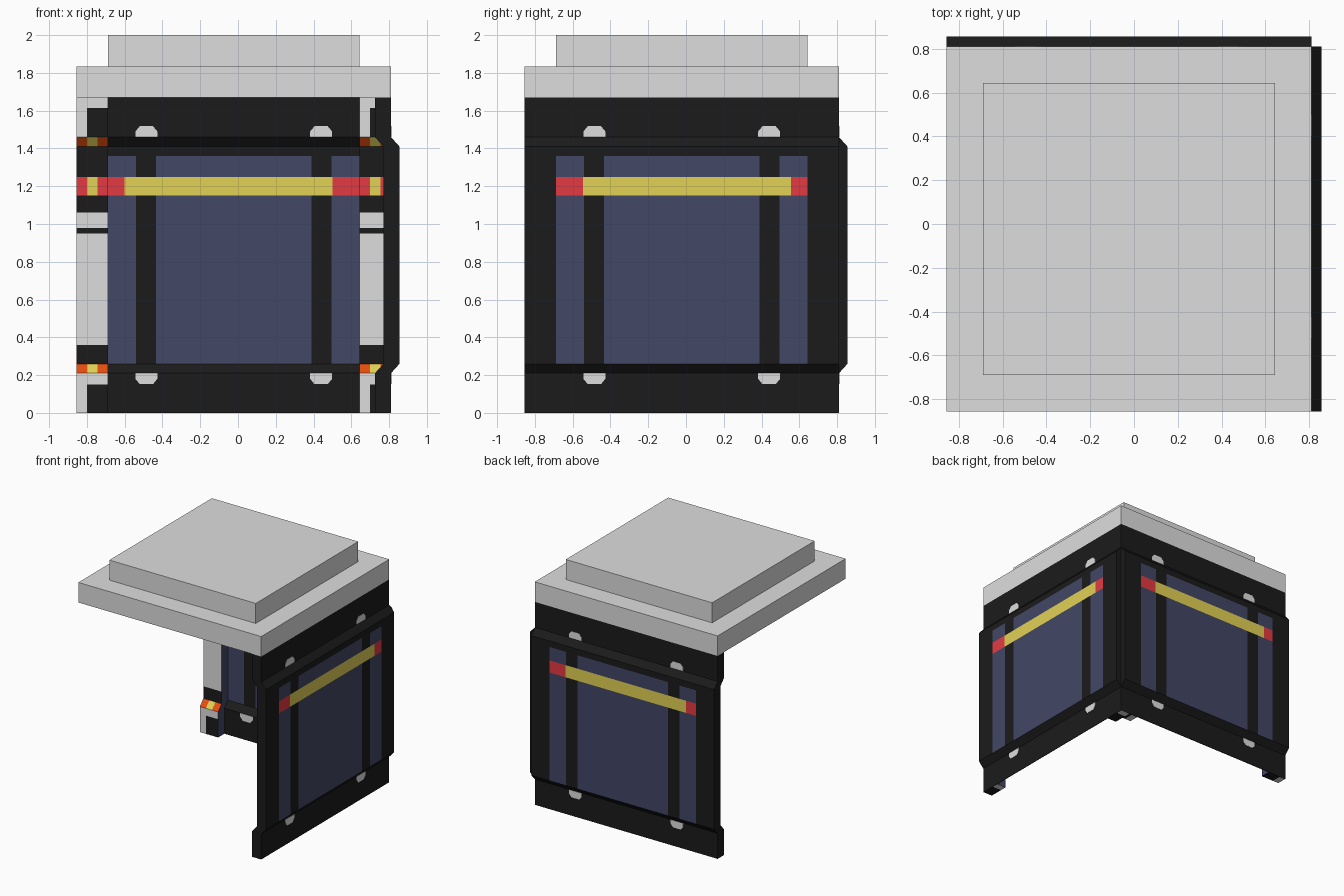
import bpy, bmesh

if "Cube" in bpy.data.objects:
    bpy.data.objects.remove(bpy.data.objects["Cube"])


def lin(c):
    c /= 255
    return c / 12.92 if c <= 0.04045 else ((c + 0.055) / 1.055) ** 2.4


COLOURS = {"light_grey": (222, 222, 222), "charcoal": (27, 27, 27),
           "slate_blue": (66, 71, 102), "yellow": (226, 209, 84),
           "red": (228, 58, 66), "orange": (232, 78, 16)}
MATS = []
for n, rgb in COLOURS.items():
    m = bpy.data.materials.new(n)
    m.diffuse_color = (*[lin(c) for c in rgb], 1)
    m.use_nodes = True
    m.node_tree.nodes["Principled BSDF"].inputs["Base Color"].default_value = m.diffuse_color
    MATS.append(m)
GREY, BLACK, BLUE, YELLOW, RED, ORANGE = range(6)

LO, HI = -0.855, 0.81         # footprint of the tile
W = HI - LO                   # wall length
POST = 0.166                  # width of the end posts
SKIN, DEEP = -0.004, -0.085   # inner depth of panel and of posts


def finish(name, bm):
    bmesh.ops.recalc_face_normals(bm, faces=bm.faces)
    me = bpy.data.meshes.new(name)
    bm.to_mesh(me)
    bm.free()
    for m in MATS:
        me.materials.append(m)
    ob = bpy.data.objects.new(name, me)
    bpy.context.collection.objects.link(ob)
    return ob


# wall coordinates: u along the wall, d outward depth, z height
def right_place(u, d, z):
    return (HI + d, LO + u, z)


def back_place(u, d, z):
    return (HI - u, HI + d, z)


def bulge(z):
    """Outward step of the wall's middle band."""
    return 0.045 * max(0, min(1, (z - 0.21) / 0.05, (1.46 - z) / 0.05))


def sheet(name, place, us, zs, d_in, d_out, face_rule, side_rule):
    """Bent sheet cut into cells, coloured by rule(u, z)."""
    bm = bmesh.new()
    g = [[[bm.verts.new(place(u, d + bulge(z), z)) for z in zs] for u in us]
         for d in (d_in, d_out)]

    def add(vs, mat):
        bm.faces.new(vs).material_index = mat

    nu, nz = len(us) - 1, len(zs) - 1
    for i in range(nu):
        u = (us[i] + us[i + 1]) / 2
        for j in range(nz):
            mat = face_rule(u, (zs[j] + zs[j + 1]) / 2)
            for s in g:
                add((s[i][j], s[i + 1][j], s[i + 1][j + 1], s[i][j + 1]), mat)
        for j in (0, nz):
            add((g[0][i][j], g[0][i + 1][j], g[1][i + 1][j], g[1][i][j]),
                face_rule(u, zs[j]))
    for i in (0, nu):
        for j in range(nz):
            add((g[0][i][j], g[0][i][j + 1], g[1][i][j + 1], g[1][i][j]),
                side_rule(us[i]))
    return finish(name, bm)


def panel_rule(u, z):
    if not (POST < u < W - POST and 0.26 < z < 1.36):
        return BLACK
    if 1.15 < z < 1.25:
        return YELLOW if 0.31 < u < 1.41 else RED
    return BLACK if 0.315 < u < 0.42 or 1.245 < u < 1.35 else BLUE


def post_rule(u1):
    def rule(u, z):
        third = int((u1 - u) / (POST / 3))
        if 0.21 < z < 0.26 or 1.41 < z < 1.46:
            return YELLOW if third == 1 else ORANGE
        if 1.15 < z < 1.25:
            return YELLOW if third == 1 else RED
        if z < 0.15 or 1.46 < z < 1.615:
            return GREY if third == 0 else BLACK
        if 0.26 < z < 0.36 or 0.95 < z < 0.98 or 1.06 < z < 1.41:
            return BLACK
        return GREY
    return rule


def vents(name, place):
    """Clipped half-octagon plates on both faces of the wall."""
    bm = bmesh.new()
    shape = [(-0.058, 0), (0.058, 0), (0.058, 0.03),
             (0.035, 0.058), (-0.035, 0.058), (-0.058, 0.03)]
    for uc in (0.37, W - 0.37):
        for z0, s in ((1.46, 1), (0.21, -1)):
            for d0, d1 in ((0, 0.002), (SKIN, SKIN - 0.002)):
                a, b = [[bm.verts.new(place(uc + p, d, z0 + s * q))
                         for p, q in shape] for d in (d0, d1)]
                bm.faces.new(a)
                bm.faces.new(b)
                for k in range(6):
                    n = (k + 1) % 6
                    bm.faces.new((a[k], a[n], b[n], b[k]))
    finish(name, bm)


PANEL_U = [0, POST, 0.31, 0.315, 0.42, 1.245, 1.35, 1.41, W - POST, W]
PANEL_Z = [0, 0.21, 0.26, 1.15, 1.25, 1.36, 1.41, 1.46, 1.67]
POST_Z = [0, 0.15, 0.21, 0.26, 0.36, 0.95, 0.98, 1.06, 1.15, 1.25,
          1.41, 1.46, 1.615, 1.67]

# two identical walls, each with a post at both ends of its inner face
for side, place in (("right", right_place), ("back", back_place)):
    sheet(side + "_wall_panel", place, PANEL_U, PANEL_Z, SKIN, 0,
          panel_rule, lambda u: BLACK)
    for k, u0 in enumerate((0, W - POST)):
        sheet(f"{side}_wall_post_{k + 1}", place,
              [u0 + POST * t / 3 for t in range(4)], POST_Z, DEEP, SKIN,
              post_rule(u0 + POST),
              lambda u: BLACK if u < 0.01 or u > W - 0.01 else BLUE)
    vents(side + "_wall_vents", place)


# stepped roof
def slab(name, lo, hi, z0, z1):
    bm = bmesh.new()
    bmesh.ops.create_cube(bm, size=1)
    for v in bm.verts:
        v.co = (hi if v.co.x > 0 else lo, hi if v.co.y > 0 else lo,
                z1 if v.co.z > 0 else z0)
    finish(name, bm)


slab("roof_slab", LO, HI, 1.67, 1.835)
slab("roof_step", LO + POST, HI - POST, 1.835, 2.0)
